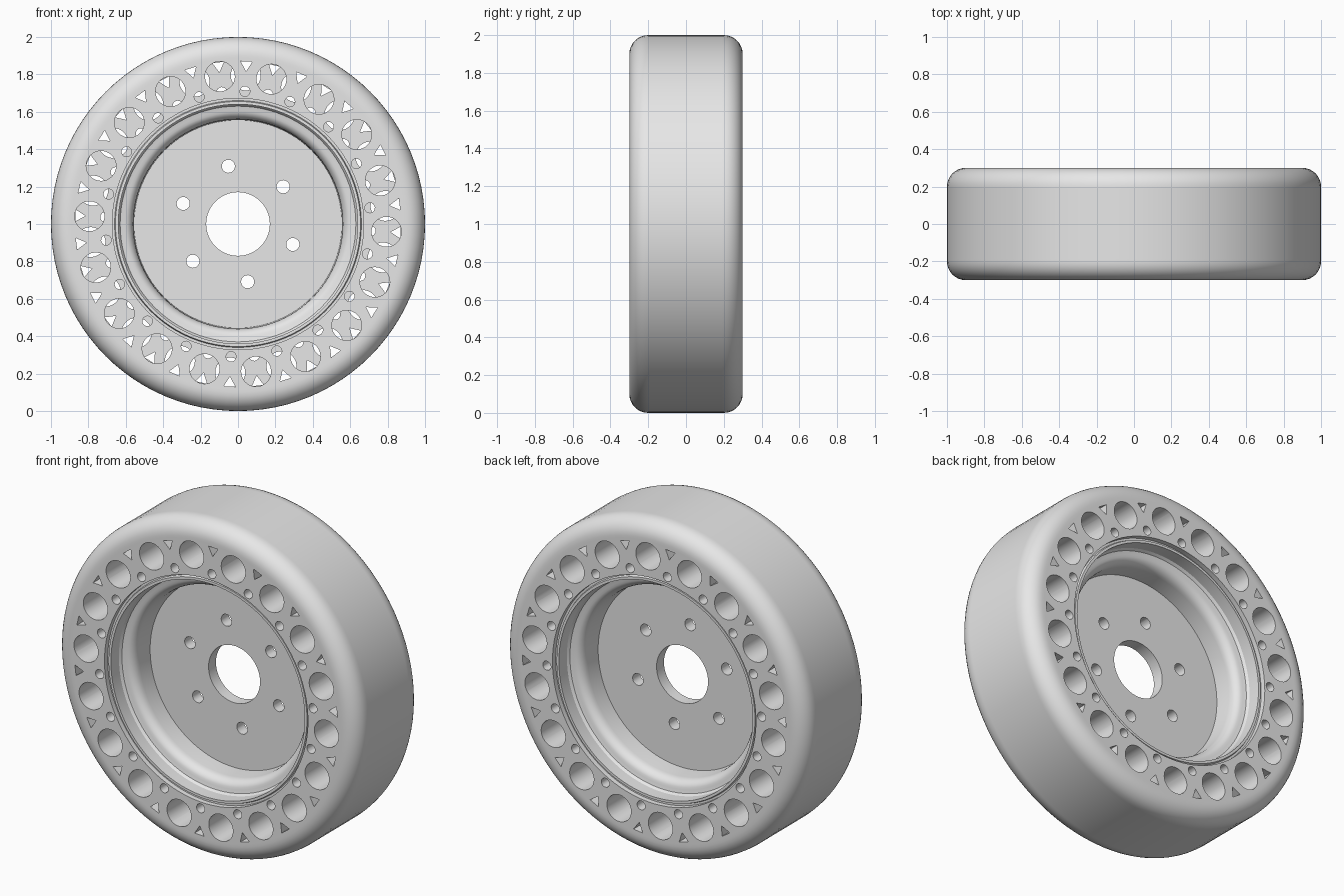
import bpy, bmesh
from math import sin, cos, pi, radians
from mathutils import Matrix

cube = bpy.data.objects.get("Cube")
if cube:
    bpy.data.objects.remove(cube, do_unlink=True)

AXLE_HEIGHT = 1.0
SEGMENTS = 96
HOLES = 18

grey = bpy.data.materials.new("plain grey")
grey.use_nodes = True
colour = (0.8, 0.8, 0.8, 1)
grey.diffuse_color = colour
grey.node_tree.nodes["Principled BSDF"].inputs["Base Color"].default_value = colour


def make_object(name, bm):
    bmesh.ops.recalc_face_normals(bm, faces=bm.faces)
    mesh = bpy.data.meshes.new(name)
    bm.to_mesh(mesh)
    bm.free()
    obj = bpy.data.objects.new(name, mesh)
    obj.location.z = AXLE_HEIGHT
    bpy.context.collection.objects.link(obj)
    return obj


def lathe(name, profile):
    """Turn a closed (radius, y) outline around the axle."""
    bm = bmesh.new()
    rings = []
    for i in range(SEGMENTS):
        a = 2 * pi * i / SEGMENTS
        rings.append([bm.verts.new((r * cos(a), y, r * sin(a))) for r, y in profile])
    count = len(profile)
    for i, ring in enumerate(rings):
        after = rings[(i + 1) % SEGMENTS]
        for j in range(count):
            k = (j + 1) % count
            bm.faces.new((ring[j], ring[k], after[k], after[j]))
    obj = make_object(name, bm)
    obj.data.materials.append(grey)
    return obj


def add_prism(bm, distance, angle, radius, sides, y0, y1):
    """Add a prism along y; its first corner points towards the axle."""
    cx, cz = distance * cos(angle), distance * sin(angle)
    turns = [angle + pi + 2 * pi * i / sides for i in range(sides)]
    verts = [bm.verts.new((cx + radius * cos(t), y0, cz + radius * sin(t))) for t in turns]
    face = bm.faces.new(verts)
    grown = bmesh.ops.extrude_face_region(bm, geom=[face])["geom"]
    moved = [v for v in grown if isinstance(v, bmesh.types.BMVert)]
    bmesh.ops.translate(bm, verts=moved, vec=(0, y1 - y0, 0))


def cut(obj, cutter_bm):
    """Subtract the prisms, then smooth the result with sharp edges kept."""
    cutter = make_object("hole_cutter", cutter_bm)
    cutter.hide_render = True
    mod = obj.modifiers.new("holes", 'BOOLEAN')
    mod.operation = 'DIFFERENCE'
    mod.solver = 'EXACT'
    mod.object = cutter
    bpy.ops.object.select_all(action='DESELECT')
    bpy.context.view_layer.objects.active = obj
    obj.select_set(True)
    bpy.ops.object.modifier_apply(modifier=mod.name)
    bpy.data.objects.remove(cutter, do_unlink=True)
    bpy.ops.object.shade_smooth_by_angle(angle=radians(30))


# Tyre halves: rounded shoulder, flat sidewall, straight tread
shoulder = [(0.9 + 0.1 * sin(a), 0.2 + 0.1 * cos(a))
            for a in (pi / 2 * i / 8 for i in range(9))]
outline = [(0.672, 0), (0.672, 0.3), (0.885, 0.3)] + shoulder + [(1, 0.19), (1, 0)]

# The hole pattern of the back half is turned by half a step
for name, side, start in (("tyre_front", -1, 97), ("tyre_back", 1, 87)):
    tyre = lathe(name, [(r, side * y) for r, y in outline])
    cutters = bmesh.new()
    for i in range(HOLES):
        a = radians(start + i * 360 / HOLES)
        between = a + pi / HOLES
        near, far = -0.05 * side, 0.4 * side
        add_prism(cutters, 0.795, a, 0.08, 32, near, far)
        add_prism(cutters, 0.71, between, 0.027, 16, near, far)
        add_prism(cutters, 0.852, between, 0.036, 3, near, far)
    cut(tyre, cutters)

# Rim and hub disc: lip, stepped barrel, rounded hump, thin centre plate
curve = [(0.56 + 0.05 * (1 - cos(a)), 0.13 + 0.06 * sin(a))
         for a in (pi / 2 * i / 6 for i in range(7))]
half = [(0.17, 0.035), (0.556, 0.035)] + curve + [
    (0.63, 0.195), (0.64, 0.21), (0.64, 0.285), (0.655, 0.285),
    (0.66, 0.27), (0.672, 0.27)]
wheel = lathe("rim_and_hub", half + [(r, -y) for r, y in reversed(half)])
bolts = bmesh.new()
for i in range(6):
    add_prism(bolts, 0.313, radians(39.5 + 60 * i), 0.035, 24, -0.1, 0.1)
cut(wheel, bolts)
